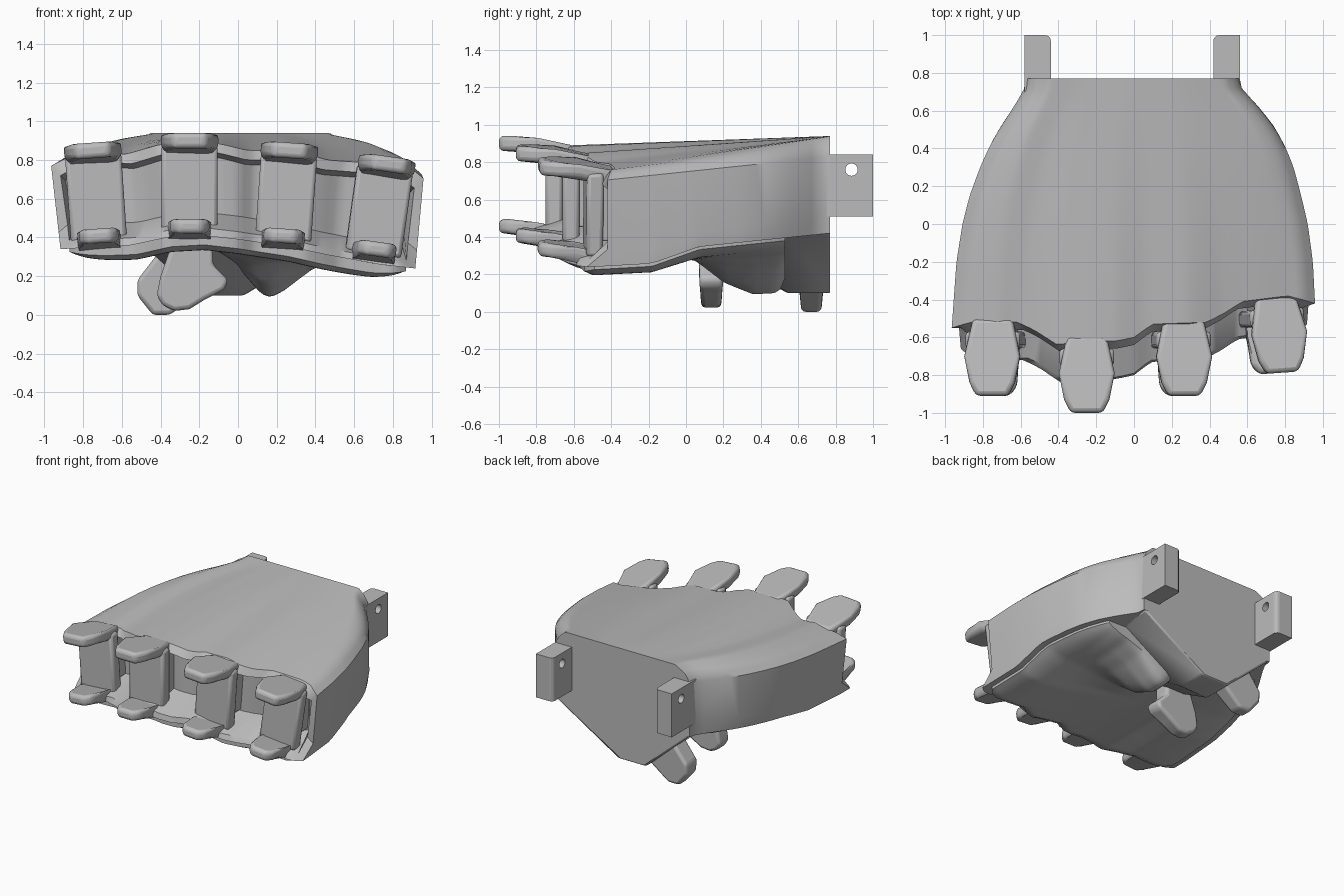
import bpy, bmesh, math
from mathutils import Vector, Matrix

if "Cube" in bpy.data.objects:
    bpy.data.objects.remove(bpy.data.objects["Cube"], do_unlink=True)

grey = bpy.data.materials.new("matte_grey")
grey.use_nodes = True
grey.diffuse_color = (0.5, 0.5, 0.5, 1)
grey.node_tree.nodes["Principled BSDF"].inputs["Base Color"].default_value = (0.5, 0.5, 0.5, 1)


def table(pts, x):
    """Interpolate through a short list of points."""
    if x <= pts[0][0]:
        return pts[0][1]
    for (a, p), (b, q) in zip(pts, pts[1:]):
        if x <= b:
            return p + (q - p) * (x - a) / (b - a)
    return pts[-1][1]


def finish(bm, name, bevel=0, segments=2, angle=35):
    bmesh.ops.recalc_face_normals(bm, faces=bm.faces)
    mesh = bpy.data.meshes.new(name)
    bm.to_mesh(mesh)
    bm.free()
    mesh.materials.append(grey)
    ob = bpy.data.objects.new(name, mesh)
    bpy.context.collection.objects.link(ob)
    if bevel:
        m = ob.modifiers.new("bevel", "BEVEL")
        m.width, m.segments, m.limit_method = bevel, segments, 'ANGLE'
    if angle:
        bpy.ops.object.select_all(action='DESELECT')
        ob.select_set(True)
        bpy.context.view_layer.objects.active = ob
        bpy.ops.object.shade_smooth_by_angle(angle=math.radians(angle))
    return ob


def prism(bm, outline, offset):
    """Extrude a closed outline along an offset."""
    face = bm.faces.new([bm.verts.new(p) for p in outline])
    new = bmesh.ops.extrude_face_region(bm, geom=[face])["geom"]
    bmesh.ops.translate(bm, vec=offset, verts=[v for v in new if isinstance(v, bmesh.types.BMVert)])


def box(bm, lo, hi):
    prism(bm, [(lo[0], lo[1], lo[2]), (hi[0], lo[1], lo[2]), (hi[0], hi[1], lo[2]), (lo[0], hi[1], lo[2])],
          (0, 0, hi[2] - lo[2]))


# Shape of the hand: plan width, scalloped front, arched top and lower rim
LEFT = [(-0.55, 0.965), (-0.2, 0.947), (0, 0.92), (0.15, 0.885), (0.3, 0.845), (0.4, 0.805), (0.5, 0.75),
        (0.6, 0.675), (0.68, 0.605), (0.72, 0.57), (0.77, 0.56)]
RIGHT = [(-0.55, 0.965), (-0.2, 0.94), (0, 0.908), (0.15, 0.87), (0.3, 0.815), (0.4, 0.77), (0.5, 0.715),
         (0.6, 0.65), (0.68, 0.6), (0.72, 0.58), (0.77, 0.575)]
FRONT = [(-1, -0.55), (-0.9, -0.52), (-0.64, -0.52), (-0.55, -0.56), (-0.42, -0.64), (-0.3, -0.62), (-0.1, -0.62),
         (0, -0.6), (0.1, -0.53), (0.4, -0.52), (0.5, -0.47), (0.6, -0.41), (0.85, -0.38), (0.93, -0.4), (1, -0.42)]
TOP_FRONT = [(-1, 0.77), (-0.92, 0.81), (-0.75, 0.84), (-0.6, 0.83), (-0.42, 0.88), (-0.25, 0.89), (-0.1, 0.885),
             (0.05, 0.85), (0.3, 0.85), (0.48, 0.8), (0.7, 0.785), (0.93, 0.76), (1, 0.705)]
TOP_BACK = [(-1, 0.82), (-0.93, 0.89), (-0.78, 0.94), (0.85, 0.94), (0.95, 0.89), (1, 0.83)]
RIM = [(-1, 0.34), (-0.6, 0.36), (-0.4, 0.4), (-0.2, 0.41), (0, 0.39), (0.3, 0.35), (0.5, 0.31), (0.8, 0.26), (1, 0.24)]
RISE = [(0, 0), (0.25, 0.1), (0.45, 0.6), (1, 1)]
LEDGE, BACK, N, ROWS = 0.2, 0.77, 56, 24


def width(u, y):
    return table(LEFT if u > 0 else RIGHT, y)


def top_point(u, t):
    f = table(FRONT, u)
    y = f + (BACK - f) * t
    a, b = table(TOP_FRONT, u), table(TOP_BACK, u)
    return Vector((u * width(u, y), y, a + (b - a) * t))


def rim_point(u, t, back=BACK, inset=0.0, short=0.0):
    corner = 0.09 * max(0, (abs(u) - 0.86) / 0.14) ** 2
    f = table(FRONT, u) - LEDGE + short + corner
    y = f + (back - f) * t
    s = table(RISE, (y + 0.5) / 1.27)
    z = table(RIM, u)
    return Vector((u * (width(u, y) - inset) * (0.95 + 0.04 * s), y, z + (0.42 - z) * s))


# Palm shell, with a recess behind the knuckles
us = [2 * i / N - 1 for i in range(N + 1)]


def ring(t, top_y=0.0, low_y=0.0, wall_y=0.0, lip=0.0, thick=0.0):
    top = [top_point(u, t) for u in us]
    low = [rim_point(u, t) for u in us]
    walls = [top[k].lerp(low[k], 0.8) for k in (-1, 0)]
    for k, w in zip((-1, 0), walls):
        w.y = top[k].y
    shrink = Vector((1 - thick, 1, 1))
    top = [p * shrink + Vector((0, top_y, -thick)) for p in top]
    low = [p * shrink + Vector((0, low_y, lip)) for p in low]
    walls = [p * shrink + Vector((0, wall_y, lip)) for p in walls]
    for k in (0, -1):
        top[k].y += wall_y - top_y
    return top + [walls[0]] + low[::-1] + [walls[1]]


bm = bmesh.new()
rings = [ring(0, 0.05, LEDGE + 0.05, 0.1, 0.12, 0.075), ring(0, -0.04, 0.01, 0.0, 0.04, 0.05)]
rings += [ring(i / ROWS) for i in range(ROWS + 1)]
rows = [[bm.verts.new(p) for p in r] for r in rings]
count = len(rows[0])
for a, b in zip(rows, rows[1:]):
    for i in range(count):
        j = (i + 1) % count
        bm.faces.new((a[i], a[j], b[j], b[i]))
for r in (rows[0], rows[-1]):
    low = r[N + 2:2 * N + 3][::-1]
    for i in range(N):
        bm.faces.new((r[i], r[i + 1], low[i + 1], low[i]))
    bm.faces.new((r[N], r[N + 1], low[N]))
    bm.faces.new((r[0], low[0], r[-1]))
finish(bm, "palm_shell")

# Soft palm pad, swelling into the heel of the hand
SIDE = [(-0.13, 0), (0, 0.38), (0.12, 0.94), (0.17, 1), (0.23, 0.87), (0.38, 0.36), (0.5, 0.1), (0.62, 0)]
GROW = [(-0.1, 0), (0.05, 0.2), (0.2, 0.7), (0.36, 1), (0.47, 1), (0.51, 0.88), (0.53, 0.65)]
bm = bmesh.new()
under, upper = [], []
for j in range(ROWS * 2 + 1):
    t = j / (ROWS * 2)
    a, b = [], []
    for u in us:
        p = rim_point(u, t, 0.53, 0.05, 0.04)
        b.append(bm.verts.new(p + Vector((0, 0, 0.03))))
        edge = (1 - u ** 8) * min(1, 0.55 + t * 10)
        p.z -= 0.015 + 0.06 * edge + 0.24 * table(SIDE, p.x) * table(GROW, p.y)
        a.append(bm.verts.new(p))
    under.append(a)
    upper.append(b)
for g in (under, upper):
    for a, b in zip(g, g[1:]):
        for i in range(N):
            bm.faces.new((a[i], a[i + 1], b[i + 1], b[i]))
for k in (0, -1):
    for i in range(N):
        bm.faces.new((under[k][i], under[k][i + 1], upper[k][i + 1], upper[k][i]))
    for j in range(ROWS * 2):
        bm.faces.new((under[j][k], under[j + 1][k], upper[j + 1][k], upper[j][k]))
finish(bm, "palm_pad", angle=45)

# Wrist heel block under the flat back
bm = bmesh.new()
section = [(-0.56, 0.5), (-0.56, 0.42), (-0.2, 0.1), (0.03, 0.1), (0.555, 0.42), (0.555, 0.5)]
for y in (0.54, BACK):
    for x, z in section:
        bm.verts.new((x, y, z))
for x in (-0.3, 0.1):
    bm.verts.new((x, 0.15, 0.34))
bmesh.ops.convex_hull(bm, input=bm.verts)
finish(bm, "wrist_heel", 0.015)

# Thumb hinge prongs, thinner toward their tips
for name, y, depth, outline in (
        ("front_thumb_prong", 0.07, 0.13, [(-0.42, 0.1), (-0.39, 0.05), (-0.33, 0.02), (-0.25, 0.03), (-0.17, 0.08),
                                           (-0.07, 0.13), (-0.05, 0.18), (-0.13, 0.26), (-0.13, 0.4), (-0.33, 0.4),
                                           (-0.4, 0.2)]),
        ("back_thumb_prong", 0.6, 0.14, [(-0.52, 0.1), (-0.44, 0), (-0.35, 0), (-0.1, 0.2), (-0.1, 0.4),
                                         (-0.35, 0.4), (-0.52, 0.18)])):
    bm = bmesh.new()
    prism(bm, [(x, y, z) for x, z in outline], (0, depth, 0))
    for v in bm.verts:
        v.co.y += (y + depth / 2 - v.co.y) * 0.25 * max(0, 1 - v.co.z / 0.15)
    finish(bm, name, 0.022, 3)

# Wrist hinge tabs with pin holes
for name, x in (("right_wrist_tab", -0.51), ("left_wrist_tab", 0.49)):
    bm = bmesh.new()
    box(bm, (x - 0.07, 0.7, 0.51), (x + 0.07, 1, 0.84))
    inner = [e for e in bm.edges if all(v.co.y > 0.9 and (v.co.x - x) * x < 0 for v in e.verts)]
    bmesh.ops.bevel(bm, geom=inner, offset=0.03, segments=3, affect='EDGES', profile=0.5)
    tab = finish(bm, name, angle=0)
    bm = bmesh.new()
    bmesh.ops.create_cone(bm, cap_ends=True, segments=24, radius1=0.033, radius2=0.033, depth=0.4,
                          matrix=Matrix.Translation((x, 0.885, 0.76)) @ Matrix.Rotation(math.pi / 2, 4, 'Y'))
    cutter = finish(bm, name + "_pin_cutter", angle=0)
    cutter.hide_render = True
    cutter.display_type = 'WIRE'
    cutter.hide_set(True)
    m = tab.modifiers.new("pin_hole", "BOOLEAN")
    m.object, m.operation, m.solver = cutter, 'DIFFERENCE', 'EXACT'

# Knuckle brackets: face plate, upper and lower stops, and a core into the palm
UPPER = [(0.085, -0.25), (0.12, -0.18), (0.148, -0.04), (0.105, 0.16)]
LOWER = [(0.06, -0.25), (0.1, -0.2), (0.11, -0.05), (0.12, 0.16)]
for name, x, y, z, lean, turn in (("first", -0.735, -0.66, 0.63, -4, 0), ("second", -0.25, -0.75, 0.68, 0, 0),
                                  ("third", 0.25, -0.66, 0.63, 4, 0), ("fourth", 0.735, -0.54, 0.56, 8, 4)):
    place = (Matrix.Translation((x, y, z)) @ Matrix.Rotation(math.radians(turn), 4, 'Z')
             @ Matrix.Rotation(math.radians(lean), 4, 'Y'))
    bm = bmesh.new()
    box(bm, (-0.145, 0, -0.25), (0.145, 0.09, 0.2))
    bm.transform(place)
    finish(bm, name + "_knuckle_plate", 0.02)
    bm = bmesh.new()
    box(bm, (-0.11, 0.05, -0.17), (0.11, 0.25, 0.16))
    bm.transform(place)
    finish(bm, name + "_knuckle_core", 0.01)
    # Both stops taper to the tip; the slopes lead back into the palm
    for part, half, base, height, drop in (("upper", UPPER, 0.18, 0.08, 0.055), ("lower", LOWER, -0.26, 0.075, 0.06)):
        bm = bmesh.new()
        prism(bm, [(a, b, base) for a, b in half] + [(-a, b, base) for a, b in half[::-1]], (0, 0, height))
        for v in bm.verts:
            v.co.z -= drop * max(0, v.co.y + 0.04) / 0.2
        bm.transform(place)
        finish(bm, name + "_" + part + "_stop", 0.025, 3)
